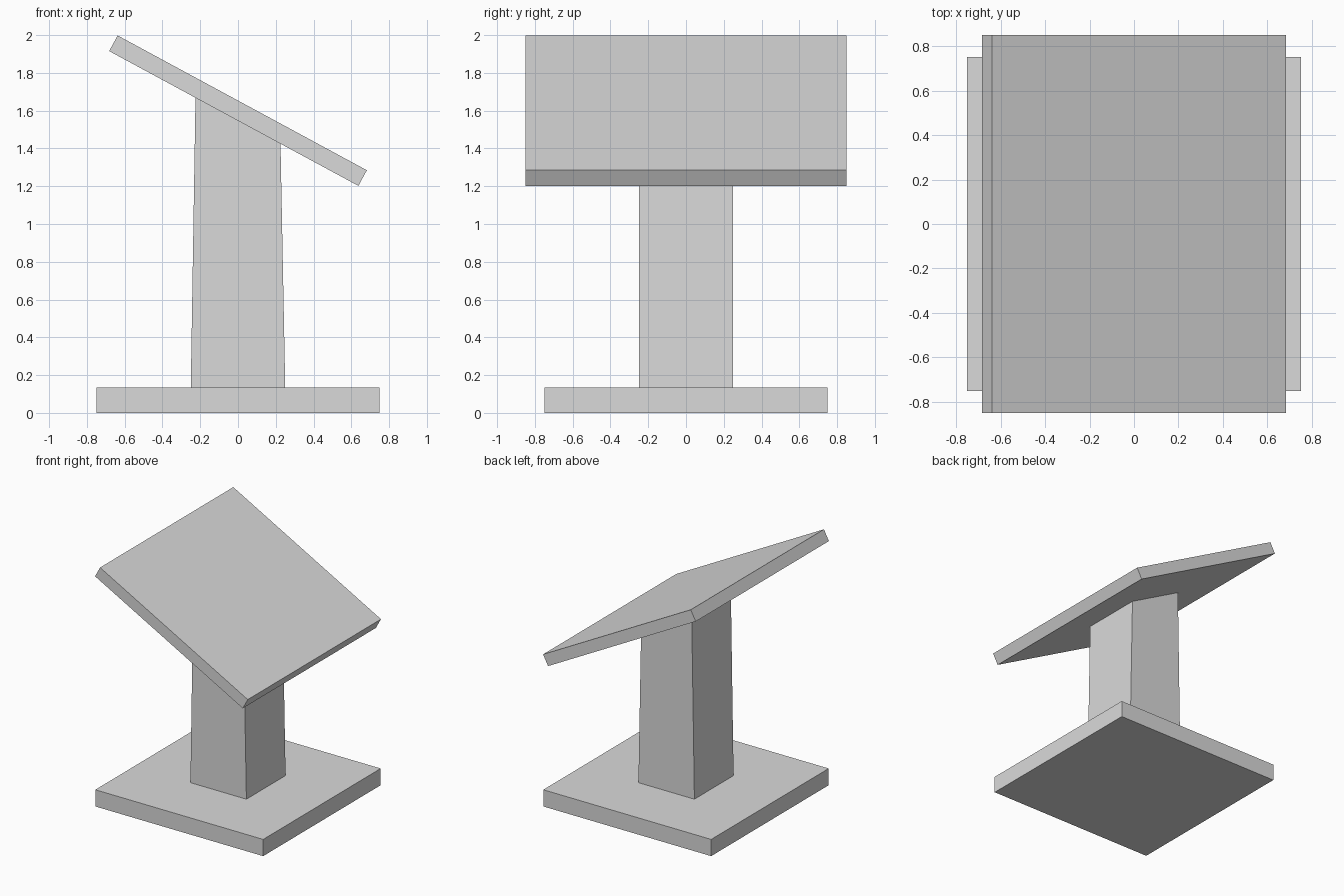
import bpy
import bmesh
from math import radians, cos, tan
from mathutils import Matrix

cube = bpy.data.objects.get("Cube")
if cube:
    bpy.data.objects.remove(cube, do_unlink=True)

# Single plain grey
GREY = (0.7, 0.7, 0.7, 1.0)
grey = bpy.data.materials.new("plain_grey")
grey.use_nodes = True
grey.diffuse_color = GREY
grey.node_tree.nodes["Principled BSDF"].inputs["Base Color"].default_value = GREY


def finish(name, bm):
    bmesh.ops.recalc_face_normals(bm, faces=bm.faces)
    mesh = bpy.data.meshes.new(name)
    bm.to_mesh(mesh)
    bm.free()
    mesh.materials.append(grey)
    obj = bpy.data.objects.new(name, mesh)
    bpy.context.collection.objects.link(obj)
    return obj


def box(name, size, centre):
    bm = bmesh.new()
    bmesh.ops.create_cube(bm, size=1, matrix=Matrix.Diagonal((*size, 1)))
    obj = finish(name, bm)
    obj.location = centre
    return obj


def prism(name, profile, depth):
    """Extrude an (x, z) profile along y, centred on y = 0."""
    bm = bmesh.new()
    face = bm.faces.new([bm.verts.new((x, -depth / 2, z)) for x, z in profile])
    out = bmesh.ops.extrude_face_region(bm, geom=[face])
    moved = [v for v in out["geom"] if isinstance(v, bmesh.types.BMVert)]
    bmesh.ops.translate(bm, verts=moved, vec=(0, depth, 0))
    return finish(name, bm)


TILT = radians(28.4)
BASE_TOP = 0.135
BOARD_Z = 1.6
BOARD_THICK = 0.094

# Square foot plate
box("base_plate", (1.5, 1.5, BASE_TOP), (0, 0, BASE_TOP / 2))

# Tilted reading board, high on the right
board = box("tilted_board", (1.5, 1.7, BOARD_THICK), (0, 0, BOARD_Z))
board.rotation_euler.y = TILT

# Post tapering in x, its top cut to meet the underside of the board
under = BOARD_Z - BOARD_THICK / 2 / cos(TILT)
top = 0.225
rise = top * tan(TILT)
prism("post", [(-0.25, BASE_TOP), (0.25, BASE_TOP),
               (top, under - rise), (-top, under + rise)], 0.5)
